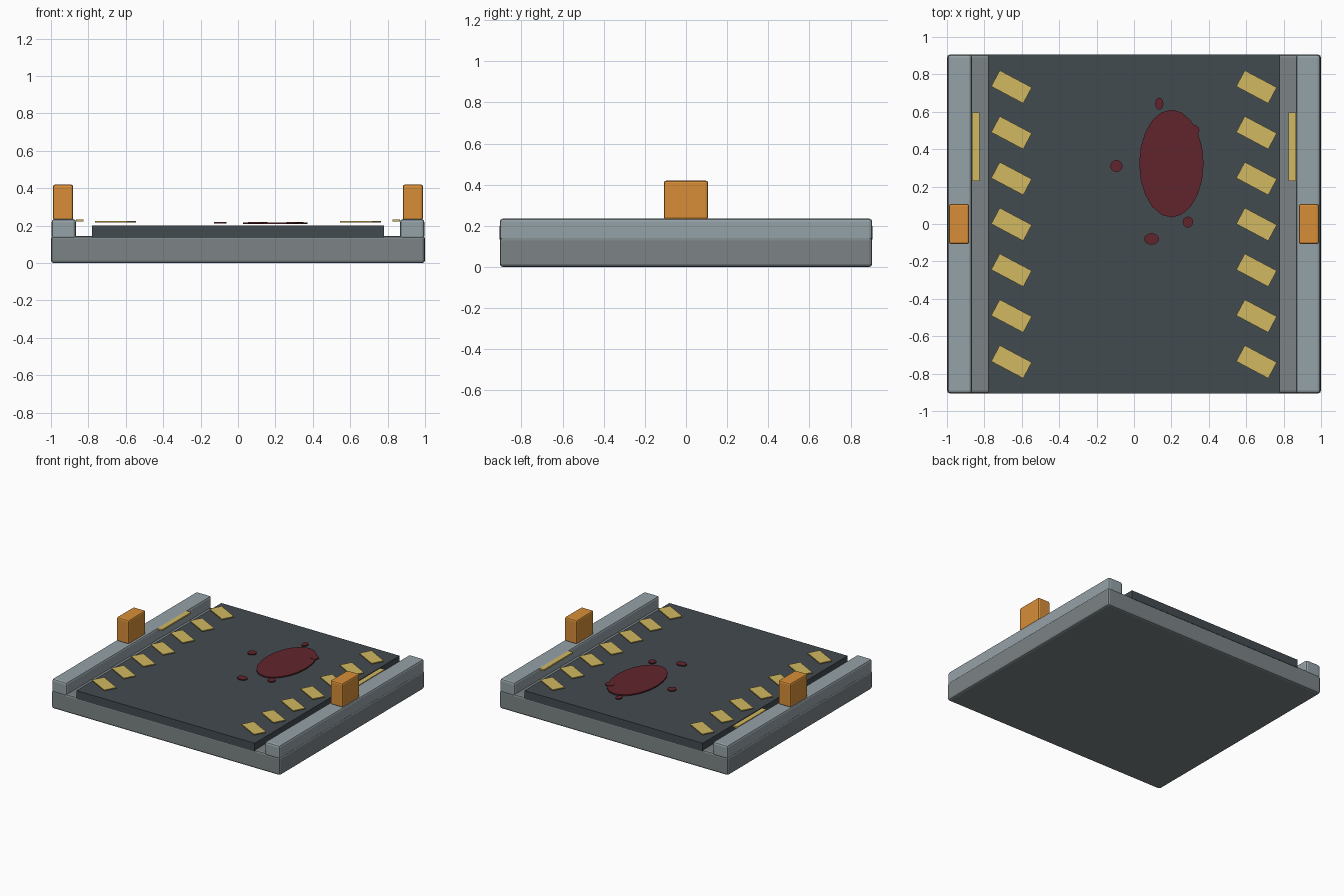
import bpy
from math import radians

if "Cube" in bpy.data.objects:
    bpy.data.objects.remove(bpy.data.objects["Cube"])


def material(name, rgb):
    m = bpy.data.materials.new(name)
    m.diffuse_color = (*rgb, 1)
    m.use_nodes = True
    m.node_tree.nodes["Principled BSDF"].inputs["Base Color"].default_value = m.diffuse_color
    return m


steel = material("steel", (0.20, 0.23, 0.24))
rail_grey = material("rail_grey", (0.30, 0.36, 0.39))
rubber = material("rubber", (0.055, 0.07, 0.08))
orange = material("orange", (0.68, 0.27, 0.04))
yellow = material("yellow", (0.64, 0.48, 0.12))
dark_red = material("dark_red", (0.12, 0.018, 0.025))


def finish(o, name, mat, bevel):
    o.name = name
    o.data.materials.append(mat)
    bpy.ops.object.transform_apply(location=False, rotation=False, scale=True)
    if bevel:
        b = o.modifiers.new("bevel", 'BEVEL')
        b.width = bevel
        b.segments = 2
    return o


def box(name, center, size, mat, bevel=0.0, rot=0.0):
    bpy.ops.mesh.primitive_cube_add(size=1, location=center, rotation=(0, 0, rot))
    o = bpy.context.object
    o.scale = size
    return finish(o, name, mat, bevel)


def disc(name, x, y, rx, ry, z, h, sides):
    bpy.ops.mesh.primitive_cylinder_add(vertices=sides, radius=1, depth=1, location=(x, y, z))
    o = bpy.context.object
    o.scale = (rx, ry, h)
    return finish(o, name, dark_red, 0)


# Base slab and belt
box("base", (0, 0, 0.0725), (2, 1.81, 0.145), steel, 0.015)
box("belt", (0, 0, 0.167), (1.56, 1.812, 0.066), rubber)

# Side rails, sensor blocks and indicator strips
for side, s in (("left", -1), ("right", 1)):
    box(side + "_rail", (s * 0.931, 0, 0.181), (0.13, 1.81, 0.108), rail_grey, 0.015)
    box(side + "_sensor", (s * 0.935, 0, 0.325), (0.108, 0.215, 0.19), orange, 0.012)
    box(side + "_strip", (s * 0.847, 0.413, 0.228), (0.04, 0.364, 0.012), yellow)
    # Slanted warning stripes
    for i in range(7):
        box(f"{side}_stripe_{i}", (s * 0.655, -0.737 + i * 0.245, 0.22),
            (0.194, 0.097, 0.008), yellow, 0, radians(-28))

# Spill and droplets
disc("spill", 0.2, 0.323, 0.172, 0.288, 0.213, 0.01, 20)
for i, (x, y, rx, ry) in enumerate([(0.135, 0.643, 0.022, 0.032), (0.317, 0.5, 0.033, 0.031),
                                    (-0.094, 0.31, 0.033, 0.032), (0.288, 0.01, 0.028, 0.03),
                                    (0.094, -0.08, 0.04, 0.031)]):
    disc(f"droplet_{i}", x, y, rx, ry, 0.217, 0.008, 12)
